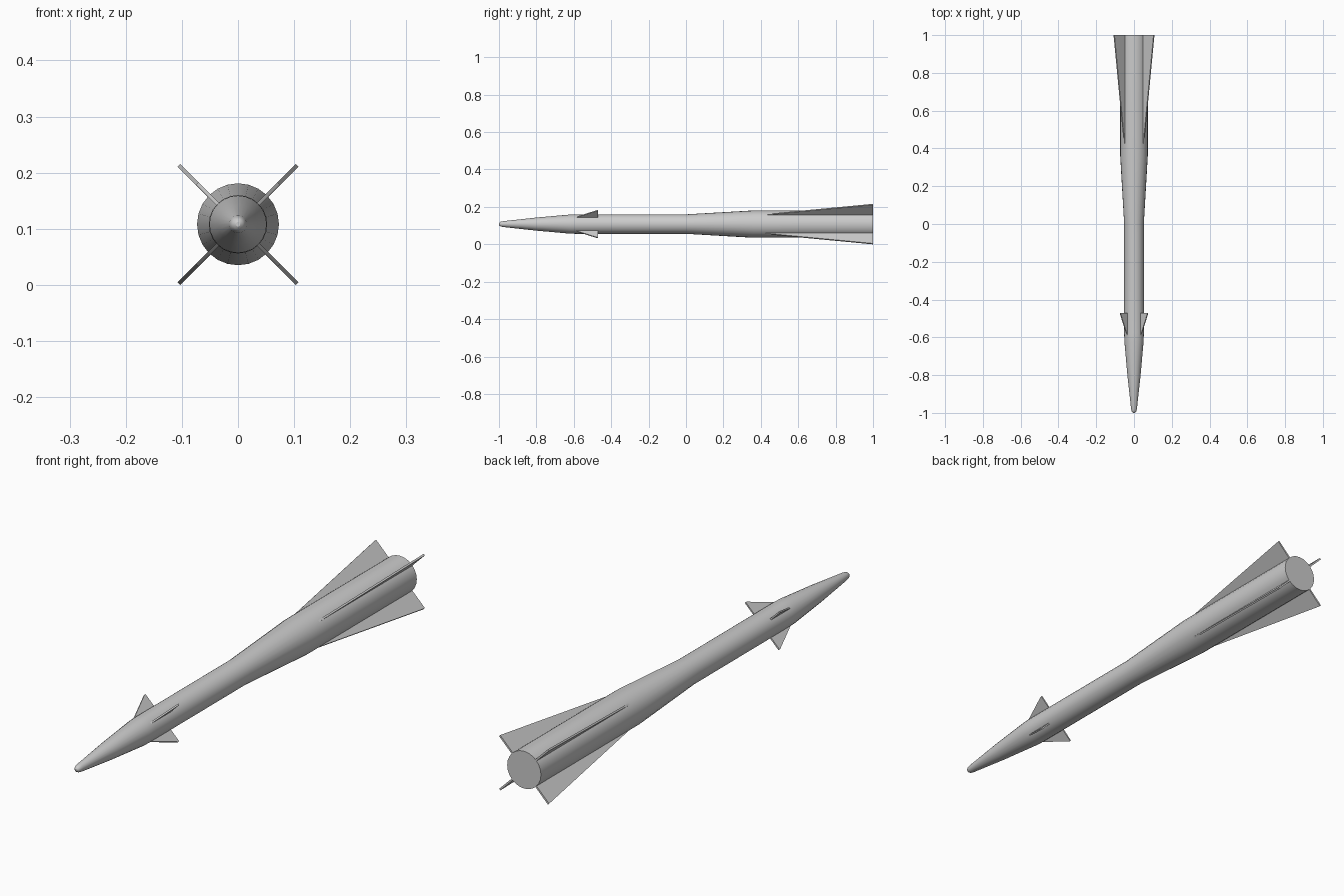
import bpy, bmesh, math
from mathutils import Matrix, Vector

if "Cube" in bpy.data.objects:
    bpy.data.objects.remove(bpy.data.objects["Cube"])

CZ = 0.108      # height of the long axis
SIDES = 24


def make_object(name, bm):
    bmesh.ops.recalc_face_normals(bm, faces=bm.faces)
    me = bpy.data.meshes.new(name)
    bm.to_mesh(me)
    bm.free()
    ob = bpy.data.objects.new(name, me)
    bpy.context.collection.objects.link(ob)
    return ob


def lathe(name, profile):
    """Revolve (y, radius) points about the long axis, capping both ends."""
    bm = bmesh.new()
    rings = []
    for y, r in profile:
        rings.append([bm.verts.new((r * math.cos(a), y, CZ + r * math.sin(a)))
                      for a in (2 * math.pi * i / SIDES for i in range(SIDES))])
    for a, b in zip(rings, rings[1:]):
        for i in range(SIDES):
            j = (i + 1) % SIDES
            bm.faces.new((a[i], a[j], b[j], b[i]))
    bm.faces.new(rings[0])
    bm.faces.new(rings[-1])
    return make_object(name, bm)


def fin(name, outline, thickness, angle):
    """Extrude a (radius, y) outline into a thin plate and turn it round the axis."""
    bm = bmesh.new()
    face = bm.faces.new([bm.verts.new((r, y, -thickness / 2)) for r, y in outline])
    ext = bmesh.ops.extrude_face_region(bm, geom=[face])
    bmesh.ops.translate(bm, vec=Vector((0, 0, thickness)),
                        verts=[v for v in ext["geom"] if isinstance(v, bmesh.types.BMVert)])
    bm.transform(Matrix.Translation((0, 0, CZ)) @ Matrix.Rotation(angle, 4, 'Y'))
    return make_object(name, bm)


# Body: rounded tip, long nose cone, slim front tube, flare, wide rear tube
tip = [(-1.0, 0.004), (-0.997, 0.009), (-0.990, 0.013), (-0.978, 0.0155)]
body = lathe("body", tip + [(-0.80, 0.035), (-0.62, 0.051), (-0.58, 0.052),
                            (0.0, 0.052), (0.36, 0.073), (1.0, 0.073)])
bpy.context.view_layer.objects.active = body
body.select_set(True)
bpy.ops.object.shade_smooth_by_angle(angle=math.radians(30))

# Four diagonal fins at the rear and four small ones behind the nose
for i in range(4):
    ang = math.radians(45 + 90 * i)
    fin(f"rear_fin_{i + 1}", [(0.06, 0.42), (0.072, 0.42), (0.149, 0.995), (0.149, 1.0), (0.06, 1.0)],
        0.007, ang)
    fin(f"front_fin_{i + 1}", [(0.04, -0.592), (0.051, -0.592), (0.103, -0.475), (0.103, -0.47), (0.04, -0.47)],
        0.006, ang)
